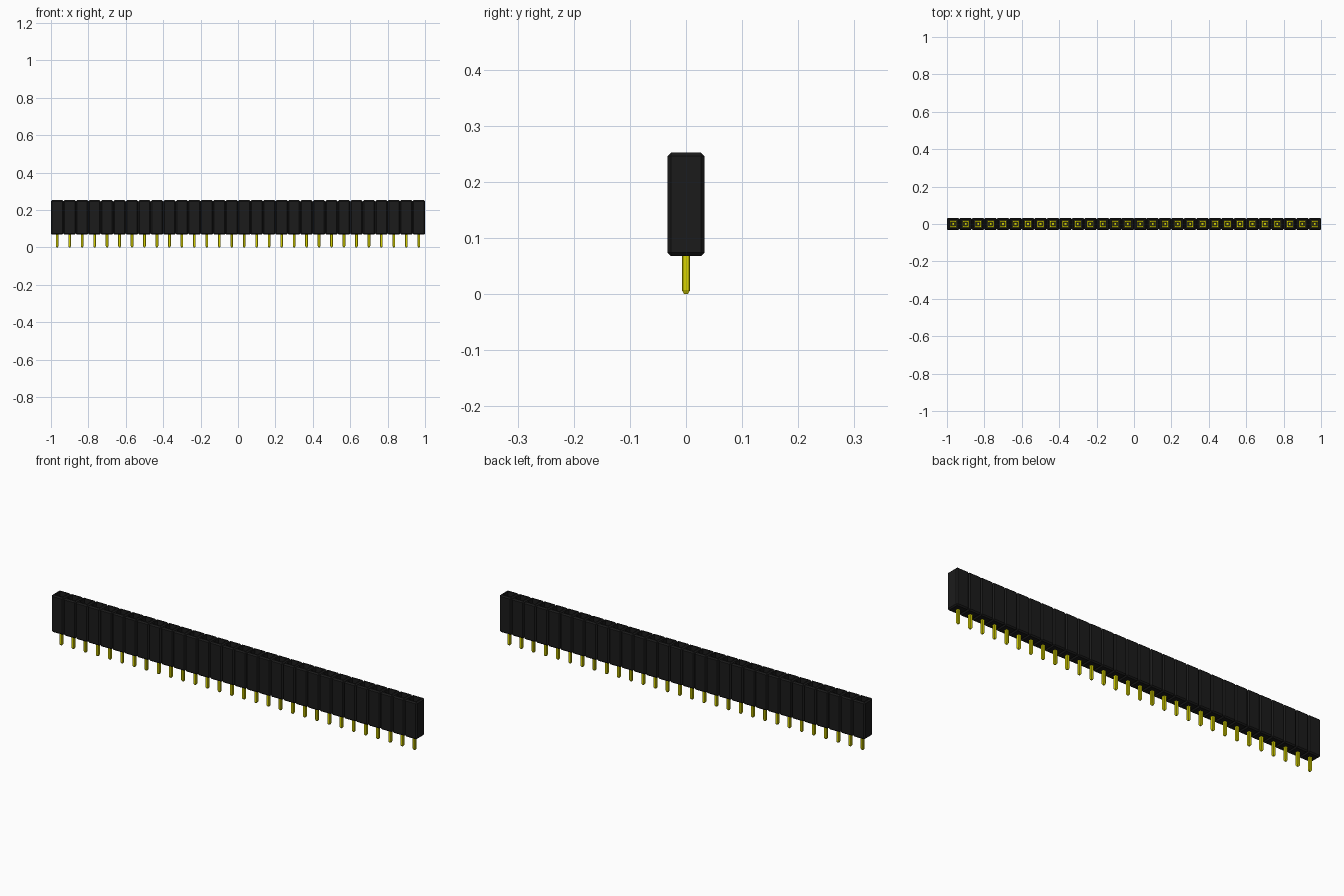
import bpy
import bmesh

cube = bpy.data.objects.get("Cube")
if cube:
    bpy.data.objects.remove(cube, do_unlink=True)

COUNT = 30
PITCH = 2 / COUNT
FIRST_X = -1 + PITCH / 2
BOTTOM, TOP = 0.068, 0.252
DEPTH = 0.066


def material(name, color):
    mat = bpy.data.materials.new(name)
    mat.use_nodes = True
    mat.diffuse_color = color
    mat.node_tree.nodes["Principled BSDF"].inputs["Base Color"].default_value = color
    return mat


black = material("black plastic", (0.011, 0.011, 0.011, 1))
gold = material("gold metal", (0.68, 0.65, 0.0, 1))


def make_row(name, bm, mat):
    """Turn one mesh into a row of evenly pitched copies."""
    bmesh.ops.recalc_face_normals(bm, faces=bm.faces)
    mesh = bpy.data.meshes.new(name)
    bm.to_mesh(mesh)
    bm.free()
    mesh.materials.append(mat)
    obj = bpy.data.objects.new(name, mesh)
    obj.location.x = FIRST_X
    bpy.context.collection.objects.link(obj)
    row = obj.modifiers.new("Row", 'ARRAY')
    row.count = COUNT
    row.use_relative_offset = False
    row.use_constant_offset = True
    row.constant_offset_displace = (PITCH, 0, 0)


def box(width, depth, low, high):
    bm = bmesh.new()
    bmesh.ops.create_cube(bm, size=1)
    for v in bm.verts:
        v.co = (v.co.x * width, v.co.y * depth, low + (v.co.z + 0.5) * (high - low))
    return bm


def square_loft(sections):
    """Join square rings given as (half width, height), leaving the ends open."""
    bm = bmesh.new()
    rings = [[bm.verts.new((sx * h, sy * h, z))
              for sx, sy in ((-1, -1), (1, -1), (1, 1), (-1, 1))] for h, z in sections]
    for a, b in zip(rings, rings[1:]):
        for i in range(4):
            j = (i + 1) % 4
            bm.faces.new((a[i], a[j], b[j], b[i]))
    return bm, rings


# Chamfered housing cells with a square socket sunk into the top
bm = box(PITCH, DEPTH, BOTTOM, TOP)
bmesh.ops.bevel(bm, geom=bm.edges[:], offset=0.006, segments=1, affect='EDGES')
bm.normal_update()
top = max(bm.faces, key=lambda f: f.calc_center_median().z)
bmesh.ops.inset_region(bm, faces=[top], thickness=0.009)
walls = bmesh.ops.extrude_face_region(bm, geom=[top])
bmesh.ops.translate(bm, verts=[v for v in walls["geom"] if isinstance(v, bmesh.types.BMVert)],
                    vec=(0, 0, -0.13))
if top.is_valid:
    bmesh.ops.delete(bm, geom=[top], context='FACES_ONLY')
make_row("socket_housing", bm, black)

# Square contact sleeves recessed deep in each socket
low, high = TOP - 0.125, TOP - 0.04
bm, rings = square_loft([(0.0175, low), (0.0175, high), (0.011, high),
                         (0.011, low), (0.0175, low)])
bmesh.ops.remove_doubles(bm, verts=bm.verts, dist=0.0001)
make_row("socket_contacts", bm, gold)

# Pins with chamfered edges and tapered ends, reaching up inside the sleeves
bm, rings = square_loft([(0.0035, 0), (0.0072, 0.007), (0.0072, TOP - 0.06)])
for ring in (rings[0], rings[-1]):
    bm.faces.new(ring)
upright = [e for e in bm.edges if abs(e.verts[0].co.z - e.verts[1].co.z) > 0.02]
bmesh.ops.bevel(bm, geom=upright, offset=0.002, segments=1, affect='EDGES')
make_row("solder_pins", bm, gold)
